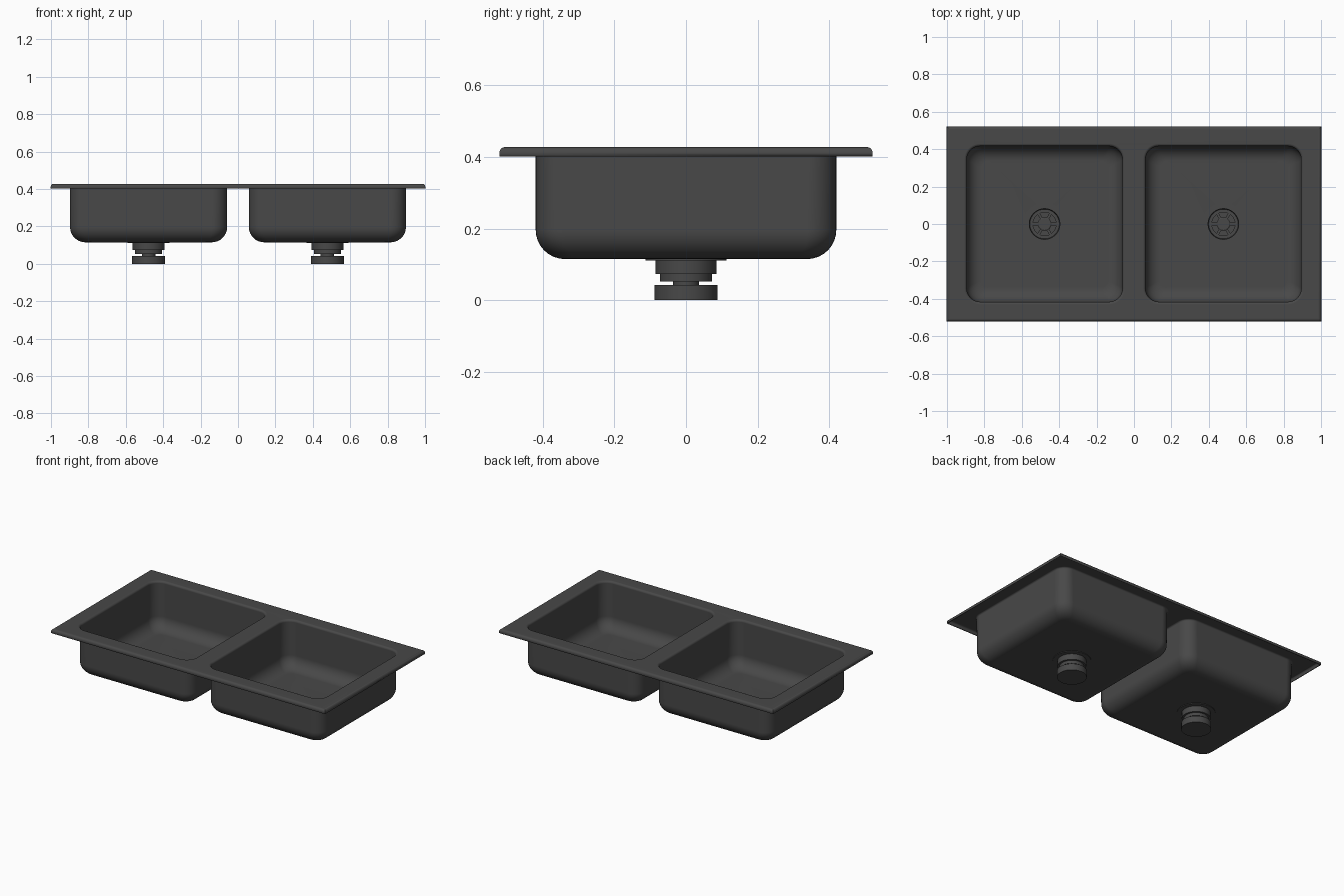
import bpy, bmesh, math
from mathutils import Matrix

if "Cube" in bpy.data.objects:
    bpy.data.objects.remove(bpy.data.objects["Cube"])

CX = 0.478          # basin centre
SEG = 9             # segments per rounded corner
steel = bpy.data.materials.new("dark_grey")
steel.diffuse_color = (0.065, 0.065, 0.065, 1)
steel.use_nodes = True
steel.node_tree.nodes["Principled BSDF"].inputs["Base Color"].default_value = steel.diffuse_color


def finish(bm, name, angle=30):
    bmesh.ops.recalc_face_normals(bm, faces=bm.faces)
    me = bpy.data.meshes.new(name)
    bm.to_mesh(me)
    bm.free()
    me.materials.append(steel)
    ob = bpy.data.objects.new(name, me)
    bpy.context.collection.objects.link(ob)
    bpy.ops.object.select_all(action='DESELECT')
    ob.select_set(True)
    bpy.context.view_layer.objects.active = ob
    bpy.ops.object.shade_smooth_by_angle(angle=math.radians(angle))
    return ob


def rounded_square(half, r):
    pts = []
    for k in range(4):
        mid = math.pi / 4 + k * math.pi / 2
        cx = math.copysign(half - r, math.cos(mid))
        cy = math.copysign(half - r, math.sin(mid))
        for i in range(SEG + 1):
            a = k * math.pi / 2 + i / SEG * math.pi / 2
            pts.append((cx + r * math.cos(a), cy + r * math.sin(a)))
    return pts


def circle(r):
    n = 4 * (SEG + 1)
    return [(r * math.cos(2 * math.pi * (j + .5) / n),
             r * math.sin(2 * math.pi * (j + .5) / n)) for j in range(n)]


def ring(bm, pts, z, cx=0):
    return [bm.verts.new((x + cx, y, z)) for x, y in pts]


def bridge(bm, a, b):
    n = len(a)
    for i in range(n):
        bm.faces.new((a[i], a[(i + 1) % n], b[(i + 1) % n], b[i]))


def loop_edges(bm, loop):
    return [bm.edges.new((loop[i], loop[(i + 1) % len(loop)])) for i in range(len(loop))]


# Pressed sheet: deck with two openings, basins and a turned-down edge
bm = bmesh.new()
TOP, LIP, WALL, FIL, FLOOR = 0.426, 0.012, 0.418, 0.08, 0.117
edge = ring(bm, [(-.985, -.505), (.985, -.505), (.985, .505), (-.985, .505)], TOP)
mouths = [ring(bm, rounded_square(WALL + LIP, 0.085), TOP, s * CX) for s in (-1, 1)]
border = [e for l in [edge] + mouths for e in loop_edges(bm, l)]
bmesh.ops.triangle_fill(bm, use_beauty=True, edges=border)

prev = edge
for i in range(1, 6):
    a = i / 5 * math.pi / 2
    o, d = .015 * math.sin(a), .015 * (1 - math.cos(a))
    x, y = .985 + o, .505 + o
    cur = ring(bm, [(-x, -y), (x, -y), (x, y), (-x, y)], TOP - d)
    bridge(bm, prev, cur)
    prev = cur
bridge(bm, prev, ring(bm, [(-1, -.52), (1, -.52), (1, .52), (-1, .52)], 0.402))

for s, mouth in zip((-1, 1), mouths):
    rings = []
    for i in range(1, 6):                       # rolled lip
        a = i / 5 * math.pi / 2
        h = WALL + LIP * (1 - math.sin(a))
        rings.append((rounded_square(h, 0.085 - (WALL + LIP - h)), TOP - LIP * (1 - math.cos(a))))
    for i in range(9):                          # wall and floor fillet
        a = i / 8 * math.pi / 2
        h = WALL - FIL * (1 - math.cos(a))
        rings.append((rounded_square(h, 0.078 - 0.04 * (1 - math.cos(a))),
                      FLOOR + FIL * (1 - math.sin(a))))
    rings.append((circle(0.083), FLOOR))        # floor up to the drain hole
    prev = mouth
    for pts, z in rings:
        cur = ring(bm, pts, z, s * CX)
        bridge(bm, prev, cur)
        prev = cur
sheet = finish(bm, "sink_sheet", 32)
mod = sheet.modifiers.new("thickness", 'SOLIDIFY')
mod.thickness, mod.offset = 0.004, 0
wn = sheet.modifiers.new("flat_shading", 'WEIGHTED_NORMAL')
wn.keep_sharp = True


def lathe(name, profile, cx, closed=True):
    """Spin (radius, z) points; closed makes a hollow ring, otherwise a capped solid."""
    bm = bmesh.new()
    rings = [ring(bm, circle(r), z, cx) for r, z in profile]
    for a, b in zip(rings, rings[1:]):
        bridge(bm, a, b)
    if closed:
        bridge(bm, rings[-1], rings[0])
    else:
        bm.faces.new(rings[0])
        bm.faces.new(rings[-1])
    return finish(bm, name)


# Drains
for s, side in ((-1, "left"), (1, "right")):
    x = s * CX
    lathe(f"{side}_drain_collar", [(.113, .119), (.113, .111), (.085, .111), (.085, .073),
                                   (.064, .073), (.064, .077), (.079, .077), (.082, .119)], x)
    lathe(f"{side}_strainer_ring", [(.073, .073), (.073, .053), (.062, .053), (.062, .073)], x)
    lathe(f"{side}_strainer_hub", [(.036, .04), (.036, .076), (.031, .079)], x, False)
    lathe(f"{side}_drain_cup", [(.088, 0), (.088, .042)], x, False)
    bm = bmesh.new()
    for k in range(6):
        m = (Matrix.Translation((x, 0, .066)) @ Matrix.Rotation(k * math.pi / 3, 4, 'Z')
             @ Matrix.Translation((.05, 0, 0)) @ Matrix.Diagonal((.036, .014, .02, 1)))
        bmesh.ops.create_cube(bm, size=1, matrix=m)
    finish(bm, f"{side}_strainer_spokes")
